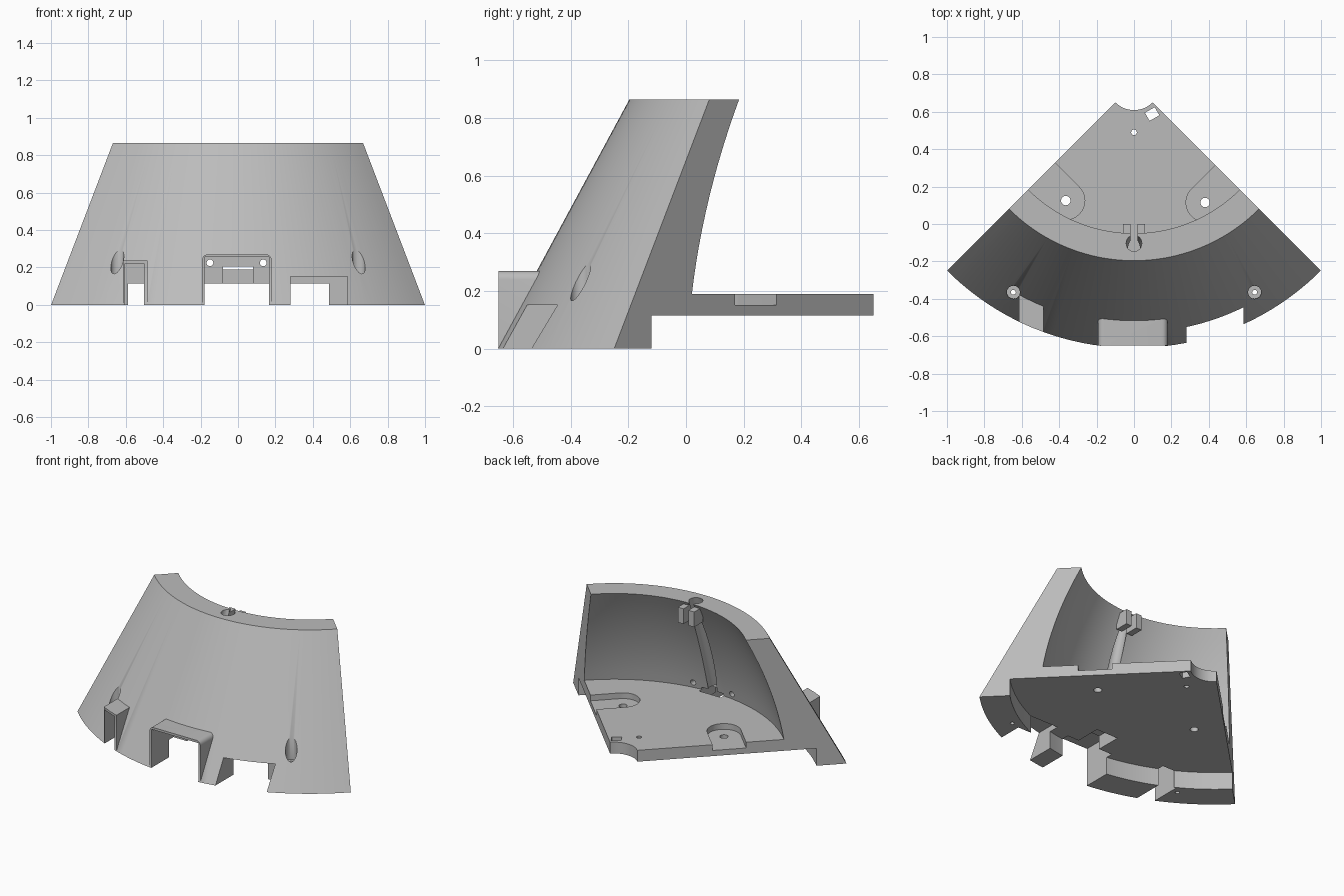
import bpy, bmesh, math
from mathutils import Vector, Matrix

if "Cube" in bpy.data.objects:
    bpy.data.objects.remove(bpy.data.objects["Cube"])

CY = 0.75          # y of the revolve axis
SEG = 40           # steps around the quarter turn

gray = bpy.data.materials.new("light_gray")
gray.diffuse_color = (0.5, 0.5, 0.5, 1)
gray.use_nodes = True
gray.node_tree.nodes["Principled BSDF"].inputs["Base Color"].default_value = gray.diffuse_color


def make(name, bm):
    bmesh.ops.recalc_face_normals(bm, faces=bm.faces)
    me = bpy.data.meshes.new(name)
    bm.to_mesh(me)
    bm.free()
    ob = bpy.data.objects.new(name, me)
    bpy.context.collection.objects.link(ob)
    return ob


def box(name, x0, x1, y0, y1, z0, z1, rot=0):
    bm = bmesh.new()
    bmesh.ops.create_cube(bm, size=1)
    mat = (Matrix.Translation(((x0 + x1) / 2, (y0 + y1) / 2, (z0 + z1) / 2))
           @ Matrix.Rotation(rot, 4, 'Z')
           @ Matrix.Diagonal((x1 - x0, y1 - y0, z1 - z0, 1)))
    bmesh.ops.transform(bm, matrix=mat, verts=bm.verts)
    return make(name, bm)


def rod(name, a, b, r, n=24):
    a, b = Vector(a), Vector(b)
    bm = bmesh.new()
    bmesh.ops.create_cone(bm, cap_ends=True, segments=n, radius1=r, radius2=r, depth=(b - a).length)
    mat = Matrix.Translation((a + b) / 2) @ (b - a).to_track_quat('Z', 'Y').to_matrix().to_4x4()
    bmesh.ops.transform(bm, matrix=mat, verts=bm.verts)
    return make(name, bm)


def prism(name, pts, z0, z1):
    bm = bmesh.new()
    f = bm.faces.new([bm.verts.new((x, y, z0)) for x, y in pts])
    top = bmesh.ops.extrude_face_region(bm, geom=[f])
    bmesh.ops.translate(bm, vec=(0, 0, z1 - z0),
                        verts=[v for v in top["geom"] if isinstance(v, bmesh.types.BMVert)])
    return make(name, bm)


def combine(target, tool, op):
    mod = target.modifiers.new("bool", 'BOOLEAN')
    mod.operation, mod.solver, mod.object = op, 'EXACT', tool
    dg = bpy.context.evaluated_depsgraph_get()
    target_mesh = bpy.data.meshes.new_from_object(target.evaluated_get(dg))
    target.modifiers.clear()
    target.data = target_mesh
    bpy.data.objects.remove(tool)


# Quarter-turn shell: sloped outer wall, curved inner wall, floor plate
profile = [(1.413, 0), (0.946, 0.865), (0.80, 0.865)]
for i in range(1, 13):      # curved inner wall
    t = i / 12
    profile.append((0.80 + 0.232 * t + 0.12 * t * (1 - t), 0.865 - 0.675 * t))
profile += [(0.141, 0.19), (0.141, 0.115), (1.23, 0.115), (1.23, 0)]
bm = bmesh.new()
rings = []
for s in range(SEG + 1):
    a = math.radians(-135 + 90 * s / SEG)
    rings.append([bm.verts.new((r * math.cos(a), CY + r * math.sin(a), z)) for r, z in profile])
n = len(profile)
for p, q in zip(rings, rings[1:]):
    for i in range(n):
        j = (i + 1) % n
        bm.faces.new((p[i], p[j], q[j], q[i]))
bm.faces.new(rings[0])
bm.faces.new(rings[-1][::-1])
shell = make("quarter_shell", bm)

# Front hood with rounded upper edges
hood = box("front_hood", -0.192, 0.18, -0.65, -0.49, 0.0, 0.27)
bm = bmesh.new()
bm.from_mesh(hood.data)
edges = [e for e in bm.edges if all(v.co.z > 0.2 for v in e.verts) and abs(e.verts[0].co.x - e.verts[1].co.x) < 0.01]
bmesh.ops.bevel(bm, geom=edges, offset=0.03, segments=5, profile=0.5, affect='EDGES')
bm.to_mesh(hood.data)
bm.free()
combine(shell, hood, 'UNION')

# Small side hood
combine(shell, prism("side_hood", [(-0.615, -0.523), (-0.55, -0.552), (-0.485, -0.577),
                                   (-0.485, -0.40), (-0.615, -0.35)], 0.0, 0.237), 'UNION')

# Clip prongs at the top of the inner wall
for x0, x1 in ((-0.06, -0.018), (0.018, 0.06)):
    combine(shell, box("clip_prong", x0, x1, -0.09, 0.0, 0.745, 0.845), 'UNION')

cutters = [
    # hood cavities and the open window
    box("front_cavity", -0.178, 0.165, -1, -0.42, -0.1, 0.255),
    box("side_cavity", -0.605, -0.503, -1, -0.33, -0.1, 0.222),
    box("window", 0.28, 0.585, -1, -0.38, -0.1, 0.152),
    # cable groove in the inner wall, with its slot and floor opening
    rod("groove", (0, -0.092, 0.90), (0, -0.31, 0.20), 0.042),
    box("clip_slot", -0.018, 0.018, -0.10, 0.1, 0.70, 0.95),
    box("floor_opening", -0.08, 0.08, -0.45, -0.25, 0.05, 0.185 + 0.02),
    # floor holes
    rod("center_hole", (0, 0.49, 0), (0, 0.49, 0.4), 0.015),
    box("square_hole", 0.067, 0.127, 0.563, 0.613, 0, 0.4, math.radians(30)),
]

# Screw holes in the back of the front cavity
for x in (-0.15, 0.135):
    cutters.append(rod("screw_hole", (x, -0.5, 0.225), (x, -0.1, 0.225), 0.018))

# Left and right: outer counterbores, floor pockets open to the side, floor holes
for s, px, py in ((-1, -0.365, 0.125), (1, 0.38, 0.115)):
    x, y = s * 0.645, -0.365
    cutters.append(rod("counterbore", (x, y, 0.15), (x, y, 0.6), 0.035))
    cutters.append(rod("counterbore_hole", (x, y, -0.1), (x, y, 0.3), 0.013))
    out = math.atan2(1, s)
    pts = [(px + 0.102 * math.cos(out + math.radians(90 + 180 * k / 16)),
            py + 0.102 * math.sin(out + math.radians(90 + 180 * k / 16))) for k in range(17)]
    ex, ey = 0.4 * math.cos(out), 0.4 * math.sin(out)
    pts += [(pts[-1][0] + ex, pts[-1][1] + ey), (pts[0][0] + ex, pts[0][1] + ey)]
    cutters.append(prism("floor_pocket", pts, 0.152, 0.24))
    cutters.append(rod("pocket_hole", (px, py, 0), (px, py, 0.4), 0.025))

for c in cutters:
    combine(shell, c, 'DIFFERENCE')

# Material and shading
shell.data.materials.clear()
shell.data.materials.append(gray)
for p in shell.data.polygons:
    p.material_index = 0
bpy.ops.object.select_all(action='DESELECT')
shell.select_set(True)
bpy.context.view_layer.objects.active = shell
bpy.ops.object.shade_smooth_by_angle(angle=math.radians(30))
